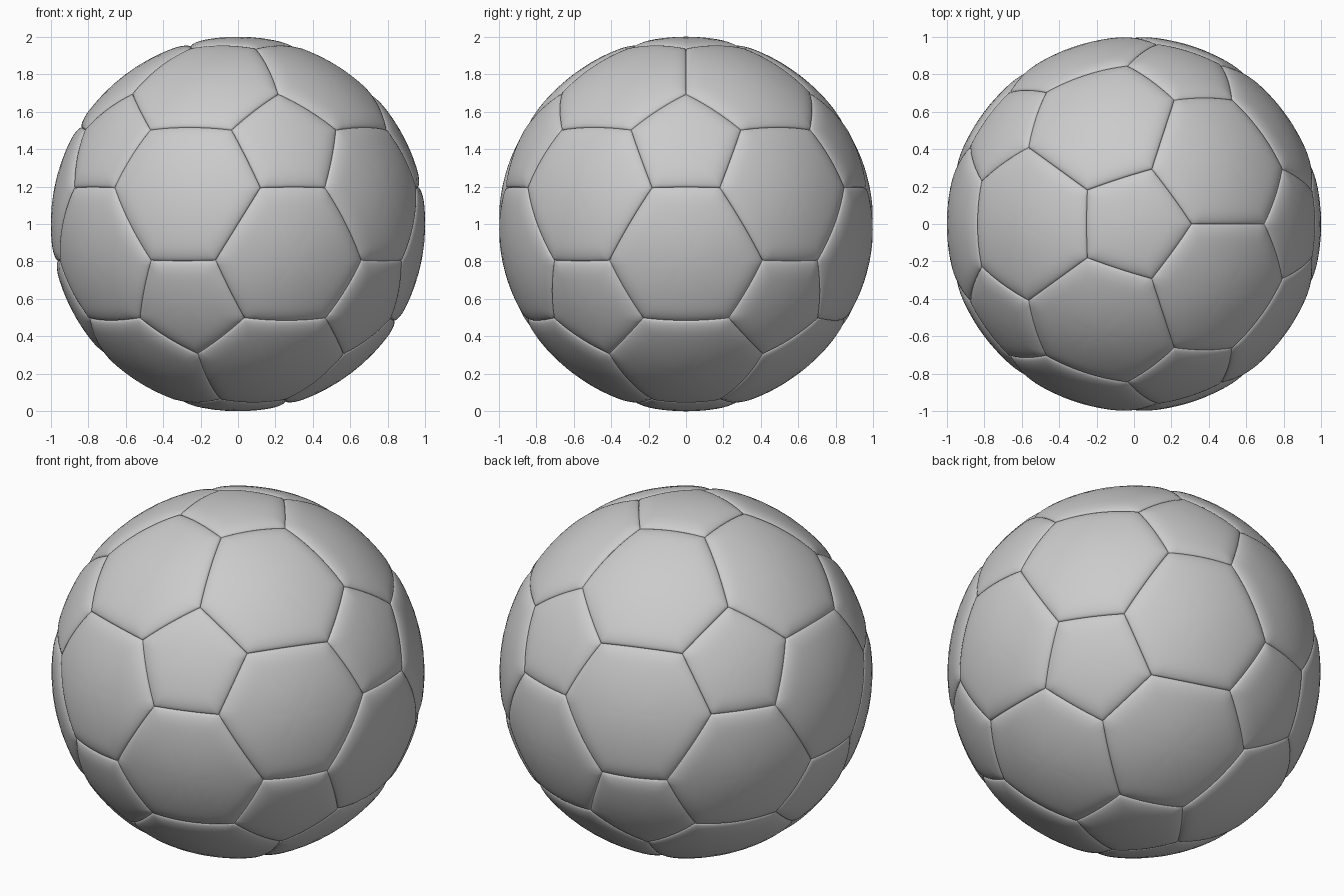
import bpy, bmesh, math
from mathutils import Vector

if "Cube" in bpy.data.objects:
    bpy.data.objects.remove(bpy.data.objects["Cube"])

CUT = 0.307      # where each icosahedron edge is cut to make the pentagons
DEPTH = 0.021    # seam depth
ROUND = 0.095    # width of the rounded panel rim
SEG = 12         # segments per panel side
RINGS = [0.2, 0.4, 0.58, 0.7, 0.78, 0.84, 0.89, 0.93, 0.96, 0.98, 0.992, 1.0]


def ordered(axis, points):
    """Sort points counter-clockwise around an outward axis."""
    u = (points[0] - axis * points[0].dot(axis)).normalized()
    v = axis.cross(u)
    return sorted(points, key=lambda p: math.atan2(p.dot(v), p.dot(u)))


def add_panel(bm, axis, corners, apothem):
    """Domed panel: rings from centre to seam, rolled down at the rim."""
    centre = bm.verts.new(axis)
    n = len(corners)
    mid = sum(corners, Vector()) / n
    prev = None
    for s in RINGS:
        t = max(0.0, 1 - (1 - s) * apothem / ROUND)
        radius = 1 - DEPTH * (1 - math.sqrt(max(0.0, 1 - t * t)))
        ring = []
        for i in range(n):
            a, b = corners[i], corners[(i + 1) % n]
            for k in range(SEG):
                p = mid.lerp(a.lerp(b, k / SEG), s).normalized() * radius
                ring.append(bm.verts.new(p))
        m = len(ring)
        for j in range(m):
            q = (j + 1) % m
            if prev is None:
                bm.faces.new((centre, ring[j], ring[q]))
            else:
                bm.faces.new((prev[j], ring[j], ring[q], prev[q]))
        prev = ring


def finish(bm, name):
    for f in bm.faces:
        f.smooth = True
    me = bpy.data.meshes.new(name)
    bm.to_mesh(me)
    bm.free()
    ob = bpy.data.objects.new(name, me)
    ob.location.z = 1
    bpy.context.collection.objects.link(ob)


# Icosahedron guide: poles plus two staggered rings of five
z, r = 1 / math.sqrt(5), 2 / math.sqrt(5)
ico = [Vector((0, 0, 1)), Vector((0, 0, -1))]
for i in range(5):
    a = math.radians(72 * i)
    b = a + math.radians(36)
    ico.append(Vector((r * math.cos(a), r * math.sin(a), z)))
    ico.append(Vector((r * math.cos(b), r * math.sin(b), -z)))


def near(i, j):
    return i != j and ico[i].dot(ico[j]) > 0.3


# Pentagon panels, one per guide corner
bm = bmesh.new()
for i in range(12):
    pts = [ico[i].lerp(ico[j], CUT) for j in range(12) if near(i, j)]
    add_panel(bm, ico[i], ordered(ico[i], pts), 0.25)
finish(bm, "pentagon_panels")

# Hexagon panels, one per guide triangle
bm = bmesh.new()
for i in range(12):
    for j in range(i + 1, 12):
        for k in range(j + 1, 12):
            if near(i, j) and near(j, k) and near(i, k):
                axis = (ico[i] + ico[j] + ico[k]).normalized()
                pts = [ico[p].lerp(ico[q], CUT)
                       for p in (i, j, k) for q in (i, j, k) if p != q]
                add_panel(bm, axis, ordered(axis, pts), 0.37)
finish(bm, "hexagon_panels")
